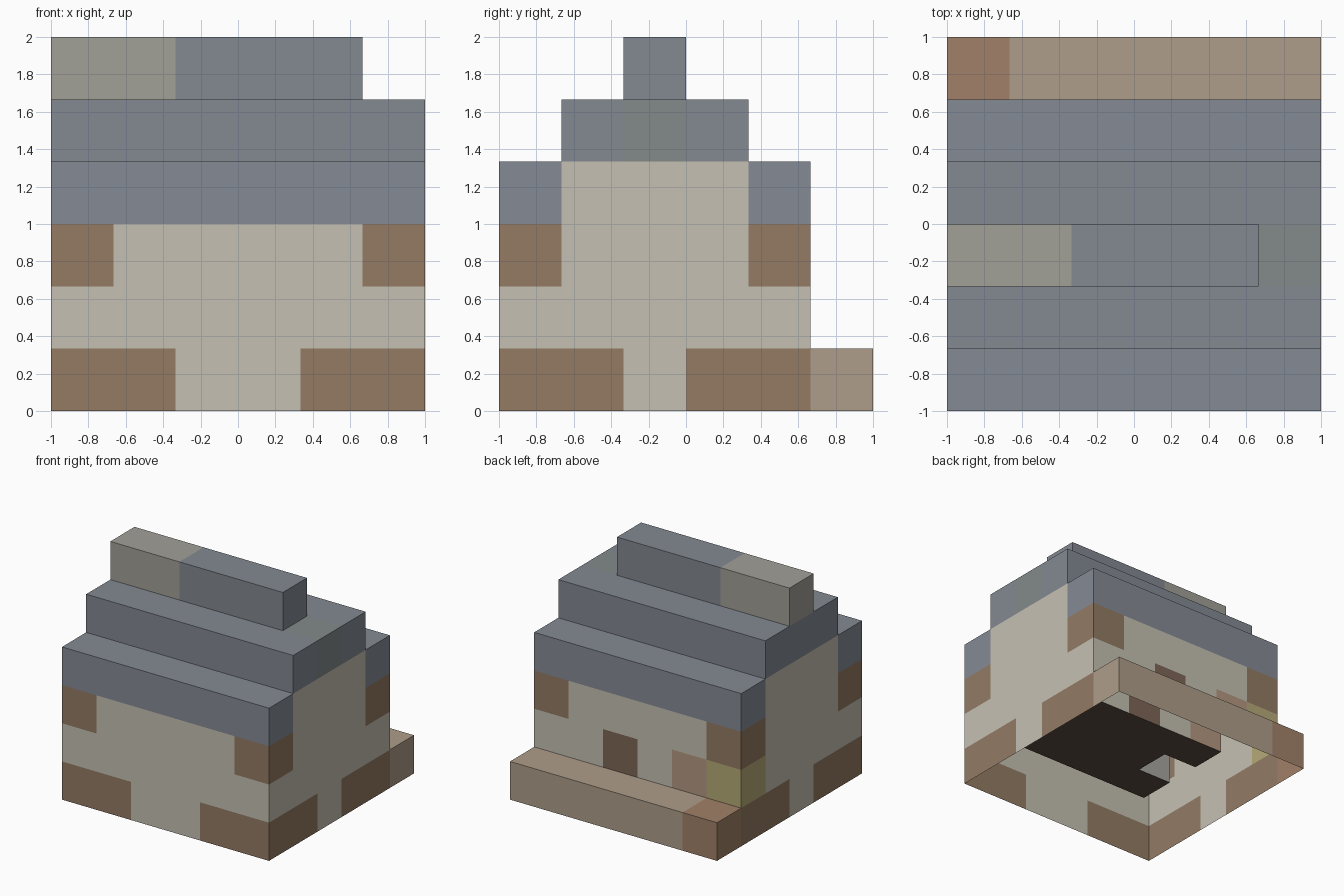
import bpy
import bmesh
from mathutils import Vector

if "Cube" in bpy.data.objects:
    bpy.data.objects.remove(bpy.data.objects["Cube"])

U = 1 / 3          # edge of one block; the cottage is a 6 x 6 x 6 block grid
cells = {}         # block position -> part name


def fill(part, xs, ys, zs):
    """Fill an inclusive range of blocks with a part (None carves air)."""
    for x in range(xs[0], xs[1] + 1):
        for y in range(ys[0], ys[1] + 1):
            for z in range(zs[0], zs[1] + 1):
                if part is None:
                    cells.pop((x, y, z), None)
                else:
                    cells[x, y, z] = part


# Plaster walls with gable ends, and the hollow room inside
fill("plaster_walls", (0, 5), (0, 4), (0, 2))
fill("plaster_walls", (0, 5), (1, 3), (3, 3))
fill(None, (1, 4), (1, 3), (1, 3))
fill("room_floor", (1, 4), (1, 3), (0, 0))

# Stepped roof and ridge
for y in (0, 4):
    fill("roof_eaves", (0, 5), (y, y), (3, 3))
fill("roof_slope", (0, 5), (1, 3), (4, 4))
fill("roof_crest", (4, 5), (2, 2), (4, 4))
fill("roof_ridge", (2, 4), (2, 2), (5, 5))

# Chimney cap and the stack standing inside the room
fill("chimney", (0, 1), (2, 2), (5, 5))
fill("chimney_stack", (1, 1), (2, 2), (1, 3))

# Timber base and upper corner blocks
for xs, x in (((0, 1), 0), ((4, 5), 5)):
    for ys, y in (((0, 1), 0), ((3, 4), 4)):
        fill("timber_frame", xs, (y, y), (0, 0))
        fill("timber_frame", (x, x), ys, (0, 0))
        fill("timber_frame", (x, x), (y, y), (2, 2))

# Back wall details and back ledge
fill("door", (3, 3), (4, 4), (1, 1))
fill("clay_block", (1, 1), (4, 4), (1, 1))
fill("straw_block", (0, 0), (4, 4), (1, 1))
fill("back_ledge", (0, 5), (5, 5), (0, 0))
fill("ledge_end", (0, 0), (5, 5), (0, 0))

COLOURS = {
    "plaster_walls": (196, 191, 177), "room_floor": (92, 78, 66),
    "roof_eaves": (132, 138, 147), "roof_slope": (130, 136, 145),
    "roof_crest": (130, 136, 138), "roof_ridge": (130, 136, 144),
    "chimney": (160, 158, 150), "chimney_stack": (165, 163, 158),
    "timber_frame": (146, 122, 100), "door": (124, 102, 86),
    "clay_block": (178, 150, 128), "straw_block": (180, 168, 118),
    "back_ledge": (172, 156, 136), "ledge_end": (160, 128, 104),
}


def block_faces(cell):
    """Yield the exposed faces of a block; the underside stays open."""
    for axis in range(3):
        for sign in (-1, 1):
            step = [0, 0, 0]
            step[axis] = sign
            near = tuple(c + s for c, s in zip(cell, step))
            if near in cells or near[2] < 0:
                continue
            a, b = (axis + 1) % 3, (axis + 2) % 3
            corners = []
            for i, j in ((0, 0), (1, 0), (1, 1), (0, 1))[::sign]:
                p = Vector(cell)
                p[axis] += sign > 0
                p[a] += i
                p[b] += j
                corners.append(p * U - Vector((1, 1, 0)))
            yield corners


# One object per part, made of the visible block faces
for part, rgb in COLOURS.items():
    bm = bmesh.new()
    for cell in (c for c, name in cells.items() if name == part):
        for corners in block_faces(cell):
            bm.faces.new([bm.verts.new(p) for p in corners])
    bmesh.ops.remove_doubles(bm, verts=bm.verts, dist=1e-4)
    mesh = bpy.data.meshes.new(part)
    bm.to_mesh(mesh)
    bm.free()
    mat = bpy.data.materials.new(part)
    mat.diffuse_color = [(c / 255) ** 2.2 for c in rgb] + [1]
    mat.use_nodes = True
    mat.node_tree.nodes["Principled BSDF"].inputs["Base Color"].default_value = mat.diffuse_color
    mesh.materials.append(mat)
    bpy.context.collection.objects.link(bpy.data.objects.new(part, mesh))
